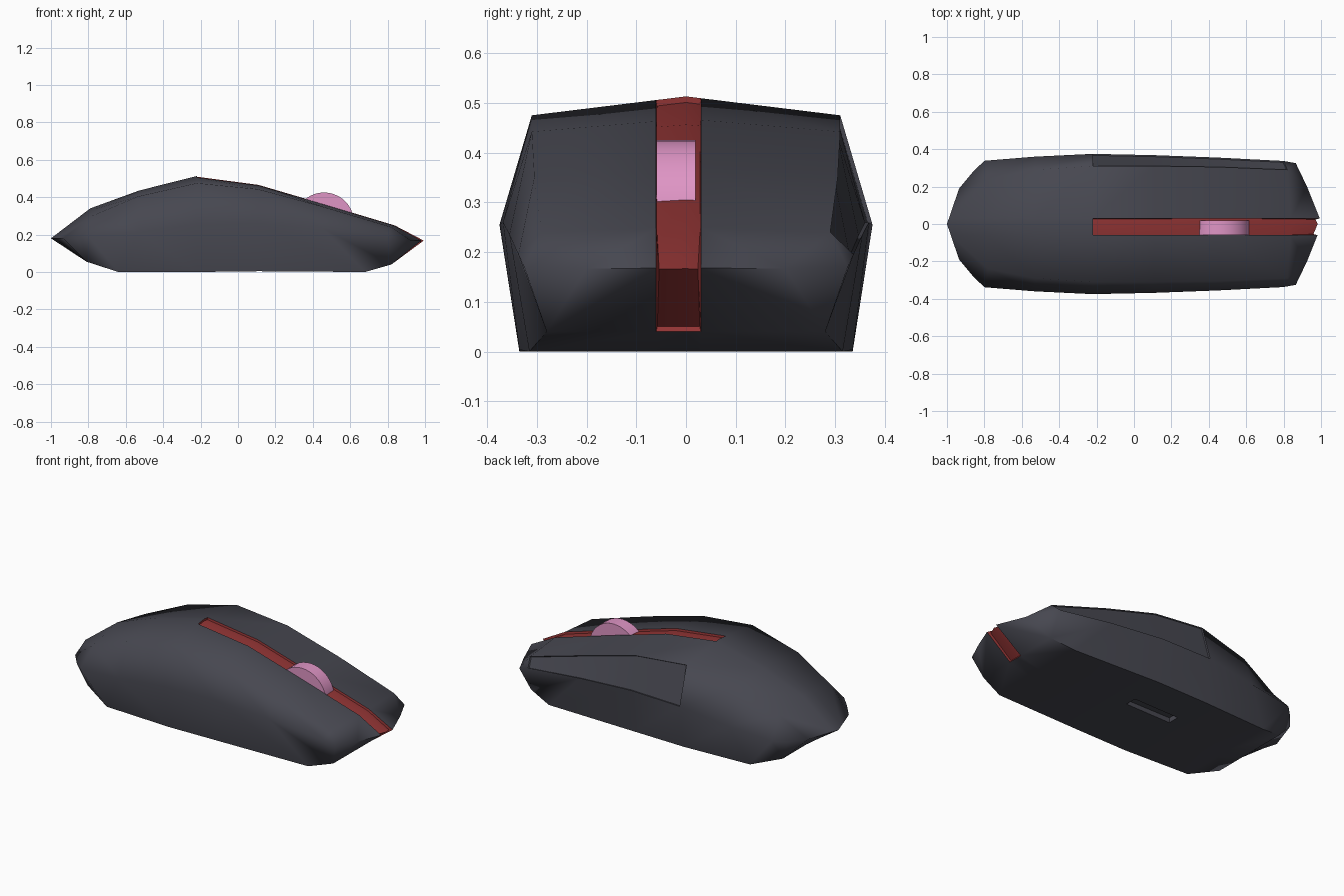
import bpy, bmesh, math
from mathutils import Vector

if "Cube" in bpy.data.objects:
    bpy.data.objects.remove(bpy.data.objects["Cube"])


def material(name, rgb):
    m = bpy.data.materials.new(name)
    m.diffuse_color = (*rgb, 1)
    m.use_nodes = True
    m.node_tree.nodes["Principled BSDF"].inputs["Base Color"].default_value = m.diffuse_color
    return m


CHARCOAL = material("charcoal", (0.062, 0.063, 0.08))
RED = material("dark_red", (0.29, 0.035, 0.035))
PINK = material("pink", (0.74, 0.3, 0.56))

# Lengthwise ribs of half the shell, tail to nose: (x, y, z)
spine = [(-1, 0, .18), (-.79, 0, .34), (-.53, 0, .435), (-.22, 0, .513),
         (.11, 0, .468), (.45, 0, .367), (.84, 0, .25), (1.005, 0, .168)]
shoulder = [(-.935, .19, .18), (-.78, .24, .30), (-.53, .29, .405), (-.22, .31, .475),
            (.11, .31, .442), (.45, .305, .35), (.82, .29, .24), (.925, .2, .167)]
side = [(-.86, .28, .18), (-.8, .338, .19), (-.53, .36, .215), (-.22, .375, .255),
        (.11, .368, .26), (.45, .355, .235), (.80, .337, .195), (.865, .325, .17)]
base = [shoulder[0], (-.81, .25, .055), (-.64, .315, 0), (-.22, .335, 0),
        (.11, .335, .004), (.68, .315, 0), (.82, .28, .04), shoulder[7]]
keel = [spine[0]] + [(x, 0, z) for x, y, z in base[1:7]] + [spine[7]]
ribs = [spine, shoulder, side, base, keel]

# Shell: skin both halves from the ribs
bm = bmesh.new()
for s in (1, -1):
    grid = [[bm.verts.new((x, y * s, z)) for x, y, z in rib] for rib in ribs]
    for a, b in zip(grid, grid[1:]):
        for i in range(7):
            bm.faces.new((a[i], a[i + 1], b[i + 1], b[i]))
bmesh.ops.remove_doubles(bm, verts=bm.verts, dist=1e-4)
bmesh.ops.recalc_face_normals(bm, faces=bm.faces)

# Cut the strip edges into the shell
for y in (-.06, .03):
    bmesh.ops.bisect_plane(bm, geom=bm.verts[:] + bm.edges[:] + bm.faces[:], dist=1e-5,
                           plane_co=Vector((0, y, 0)), plane_no=Vector((0, 1, 0)))
bm.normal_update()

# Recessed red strip along the top and under the nose
strip = []
for f in bm.faces:
    c = f.calc_center_median()
    if -.06 < c.y < .03 and c.x > -.22 and (f.normal.z > 0 or c.x > .83):
        f.material_index = 1
        strip.append(f)
bmesh.ops.inset_region(bm, faces=strip, thickness=.001, depth=-.012, use_even_offset=True)

# Slightly sunken thumb panel on one side
panel = []
for f in bm.faces:
    c = f.calc_center_median()
    if c.y > .28 and c.z > .215 and -.2 < c.x < .8:
        panel.append(f)
bmesh.ops.inset_region(bm, faces=panel, thickness=.002, depth=-.008, use_even_offset=True)

me = bpy.data.meshes.new("mouse_shell")
bm.to_mesh(me)
bm.free()
me.materials.append(CHARCOAL)
me.materials.append(RED)
shell = bpy.data.objects.new("mouse_shell", me)
bpy.context.collection.objects.link(shell)

# Sensor slot in the underside
bpy.ops.mesh.primitive_cube_add(size=1, location=(-.06, .08, 0))
cutter = bpy.context.object
cutter.name = "sensor_slot_cutter"
cutter.scale = (.3, .07, .06)
cutter.data.materials.append(CHARCOAL)
cutter.hide_render = True
cutter.hide_viewport = False
cutter.display_type = 'WIRE'
cut = shell.modifiers.new("sensor_slot", 'BOOLEAN')
cut.object = cutter
cut.operation = 'DIFFERENCE'
bpy.ops.object.select_all(action='DESELECT')
shell.select_set(True)
bpy.context.view_layer.objects.active = shell
bpy.ops.object.modifier_apply(modifier=cut.name)
bpy.data.objects.remove(cutter)
bpy.ops.object.shade_smooth_by_angle(angle=math.radians(70))

# Scroll wheel
bpy.ops.mesh.primitive_cylinder_add(vertices=40, radius=.16, depth=.078,
                                    location=(.46, -.02, .265),
                                    rotation=(math.pi / 2, 0, 0))
wheel = bpy.context.object
wheel.name = "scroll_wheel"
wheel.data.materials.append(PINK)
bpy.ops.object.shade_smooth_by_angle(angle=math.radians(30))
